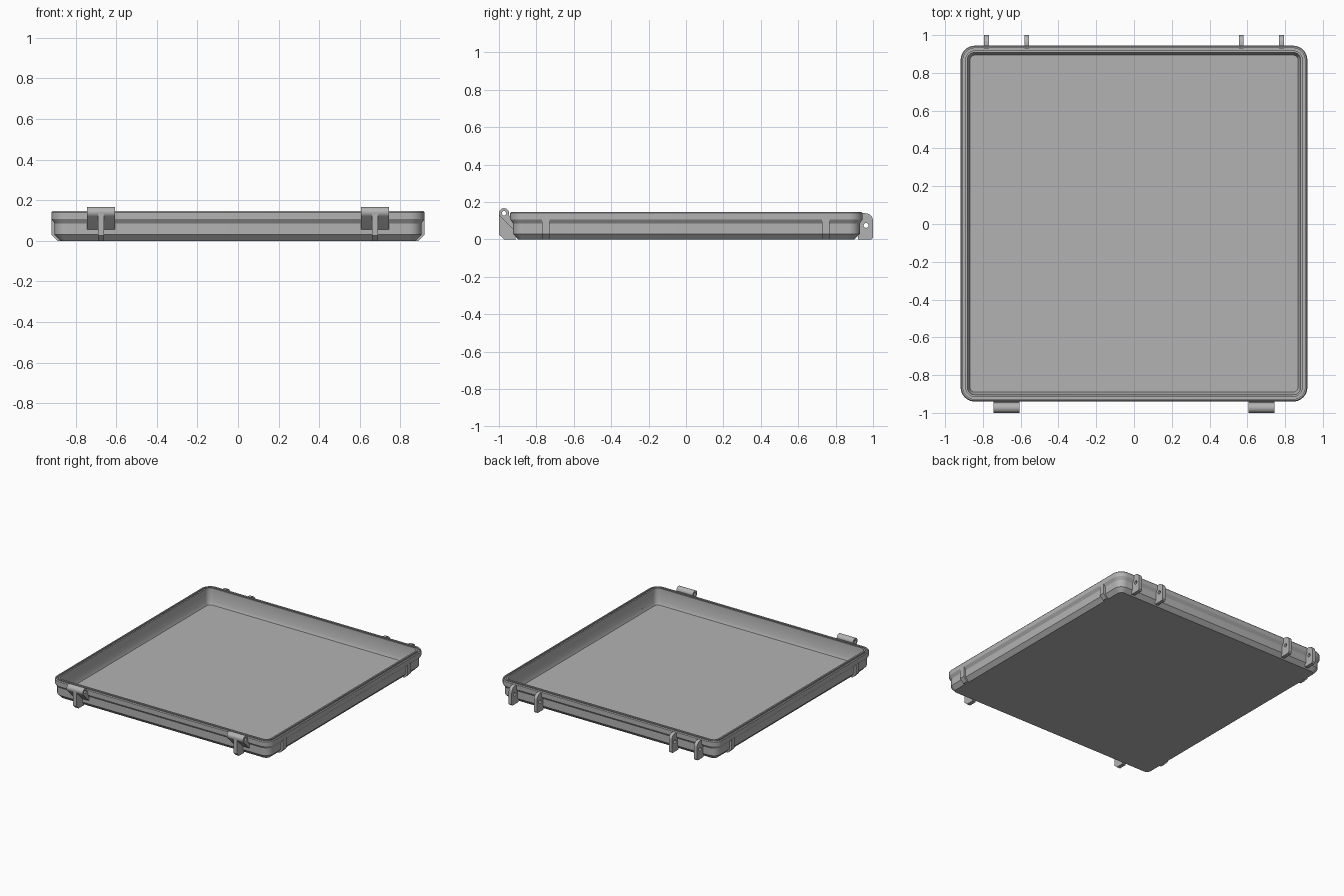
import bpy, bmesh, math
from mathutils import Matrix

if "Cube" in bpy.data.objects:
    bpy.data.objects.remove(bpy.data.objects["Cube"])

grey = bpy.data.materials.new("plain_grey")
grey.diffuse_color = (0.45, 0.45, 0.45, 1)
grey.use_nodes = True
grey.node_tree.nodes["Principled BSDF"].inputs["Base Color"].default_value = grey.diffuse_color

HX, HY, Y0, R = 0.918, 0.942, 0.002, 0.075   # tray half sizes, centre, corner radius


def finish(ob, angle=30):
    ob.data.materials.clear()
    ob.data.materials.append(grey)
    bpy.ops.object.select_all(action='DESELECT')
    ob.select_set(True)
    bpy.context.view_layer.objects.active = ob
    bpy.ops.object.shade_smooth_by_angle(angle=math.radians(angle))


def arc(cx, cy, r, a0, a1, n):
    return [(cx + r * math.cos(math.radians(a0 + (a1 - a0) * i / n)),
             cy + r * math.sin(math.radians(a0 + (a1 - a0) * i / n))) for i in range(n + 1)]


def ring(inset):
    """Rounded rectangle outline, moved inward by inset."""
    r = max(R - inset, 0.02)
    x, y = HX - inset - r, HY - inset - r
    return (arc(x, y, r, 0, 90, 8) + arc(-x, y, r, 90, 180, 8)
            + arc(-x, -y, r, 180, 270, 8) + arc(x, -y, r, 270, 360, 8))


def tray():
    # (inset, z) from the underside, up the outside, over the grooved rim, down the inside
    profile = [(0.043, 0), (0.015, 0.03), (0.015, 0.085), (0.0, 0.107), (0.0, 0.14),
               (0.005, 0.146), (0.013, 0.146), (0.013, 0.134), (0.025, 0.134),
               (0.025, 0.146), (0.036, 0.146), (0.038, 0.05), (0.05, 0.025)]
    bm = bmesh.new()
    loops = [[bm.verts.new((x, y + Y0, z)) for x, y in ring(d)] for d, z in profile]
    n = len(loops[0])
    for a, b in zip(loops, loops[1:]):
        for i in range(n):
            j = (i + 1) % n
            bm.faces.new((a[i], a[j], b[j], b[i]))
    bm.faces.new(loops[0][::-1])
    bm.faces.new(loops[-1])
    me = bpy.data.meshes.new("tray")
    bm.to_mesh(me)
    bm.free()
    ob = bpy.data.objects.new("tray", me)
    bpy.context.collection.objects.link(ob)
    finish(ob)


def plate(name, outline, width, at, hole=None, turn=0):
    """Flat (y, z) outline with an optional round hole, extruded to width along x."""
    cu = bpy.data.curves.new(name, 'CURVE')
    cu.dimensions, cu.fill_mode, cu.extrude = '2D', 'BOTH', width / 2
    for pts in [outline] + ([arc(*hole, 0, 345, 23)] if hole else []):
        sp = cu.splines.new('POLY')
        sp.points.add(len(pts) - 1)
        for p, (u, v) in zip(sp.points, pts):
            p.co = (u, v, 0, 1)
        sp.use_cyclic_u = True
    tmp = bpy.data.objects.new(name + "_curve", cu)
    bpy.context.collection.objects.link(tmp)
    dg = bpy.context.evaluated_depsgraph_get()
    me = bpy.data.meshes.new_from_object(tmp.evaluated_get(dg))
    bpy.data.objects.remove(tmp)
    # local (x, y, z) becomes world (y, z, x)
    swing = Matrix(((0, 0, 1, 0), (1, 0, 0, 0), (0, 1, 0, 0), (0, 0, 0, 1)))
    me.transform(Matrix.Translation(at) @ Matrix.Rotation(turn, 4, 'Z') @ swing)
    bm = bmesh.new()
    bm.from_mesh(me)
    bmesh.ops.remove_doubles(bm, verts=bm.verts, dist=1e-5)
    bmesh.ops.recalc_face_normals(bm, faces=bm.faces)
    bm.to_mesh(me)
    bm.free()
    ob = bpy.data.objects.new(name, me)
    bpy.context.collection.objects.link(ob)
    finish(ob)


tray()

# hinge ears on the back, with pin holes
ear = ([(0.92, 0), (0.99, 0), (1.0, 0.01)] + arc(0.96, 0.1, 0.04, 0, 90, 8)
       + [(0.935, 0.14), (0.92, 0.13)])
# front catch: pin barrel on a sloping bracket, with a rib below
barrel = ([(-0.92, 0.05)] + arc(-0.973, 0.14, 0.027, 227, -20, 20)
          + [(-0.935, 0.12), (-0.92, 0.12)])
stem = [(-0.91, 0), (-0.972, 0), (-0.999, 0.025), (-0.999, 0.137),
        (-0.988, 0.12), (-0.92, 0.06)]
# small side rib, outline runs outward from the wall
rib = [(0.87, 0), (0.89, 0), (0.919, 0.03), (0.919, 0.107), (0.89, 0.107)]

for s, side in ((-1, "left"), (1, "right")):
    for x, kind in ((0.78, "outer"), (0.568, "inner")):
        plate(f"hinge_ear_{side}_{kind}", ear, 0.026, (s * x, 0, 0), (0.963, 0.075, 0.013))
    plate(f"catch_barrel_{side}", barrel, 0.137, (s * 0.675, 0, 0), (-0.973, 0.14, 0.012))
    plate(f"catch_rib_{side}", stem, 0.028, (s * 0.675, 0, 0))
    for y, end in ((-0.75, "front"), (0.748, "back")):
        plate(f"side_rib_{side}_{end}", rib, 0.04, (0, y, 0), None, -s * math.pi / 2)
